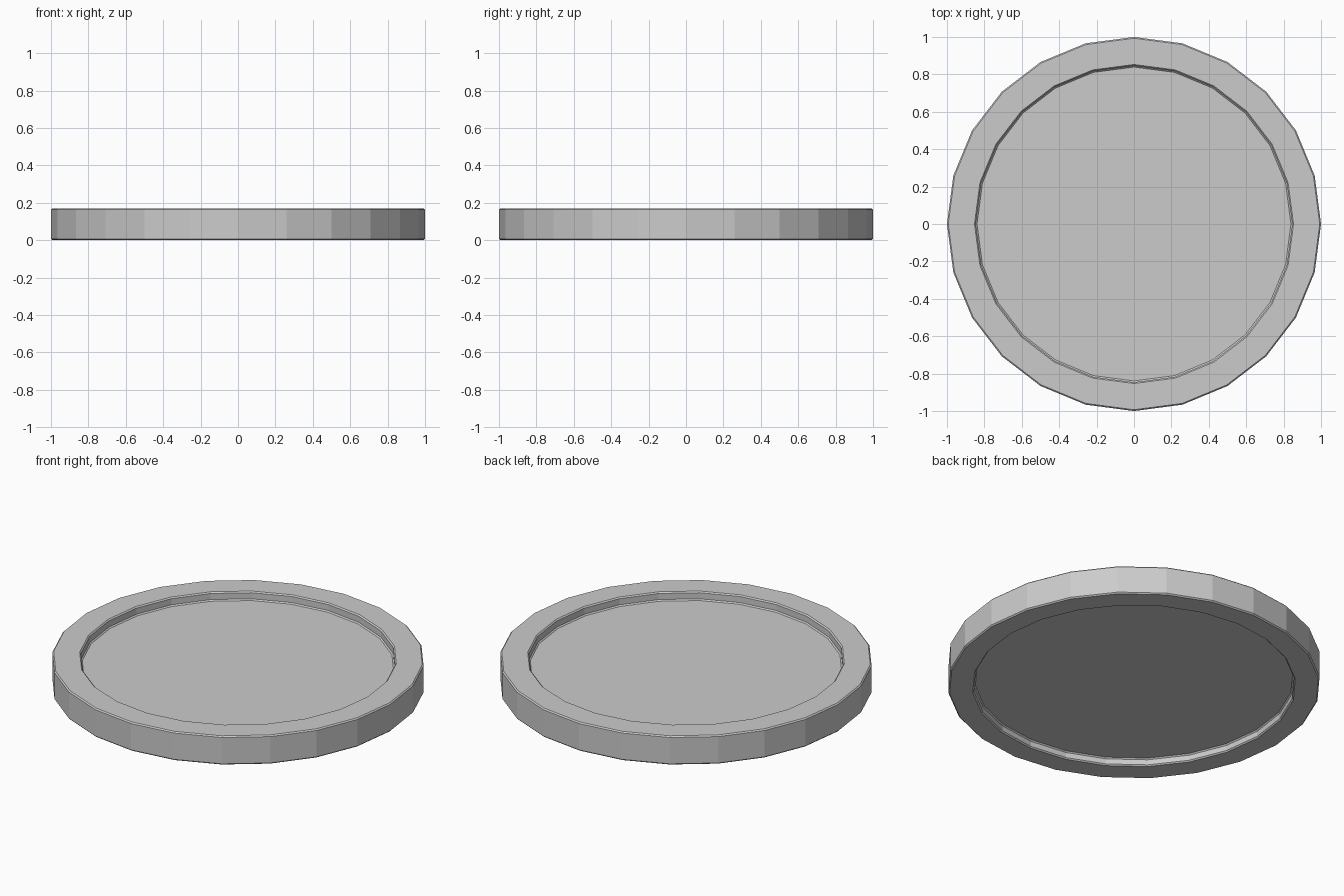
import bpy, bmesh, math

if "Cube" in bpy.data.objects:
    bpy.data.objects.remove(bpy.data.objects["Cube"])

SIDES = 24

# Half cross-section (radius, height), from bottom floor round to top floor
profile = [
    (0.855, 0.045), (0.862, 0.038), (0.862, 0.007), (0.869, 0.0),   # bottom recess
    (0.993, 0.0), (1.0, 0.007), (1.0, 0.163), (0.993, 0.17),        # outer wall with bevels
    (0.853, 0.17), (0.846, 0.163), (0.846, 0.127), (0.839, 0.12),   # top recess
]

bm = bmesh.new()
rings = []
for r, z in profile:
    rings.append([bm.verts.new((r * math.cos(2 * math.pi * i / SIDES),
                                r * math.sin(2 * math.pi * i / SIDES), z))
                  for i in range(SIDES)])

# Walls between neighbouring rings
for a, b in zip(rings, rings[1:]):
    for i in range(SIDES):
        j = (i + 1) % SIDES
        bm.faces.new((a[i], a[j], b[j], b[i]))

# Bottom and top floors
bm.faces.new(list(reversed(rings[0])))
bm.faces.new(rings[-1])
bmesh.ops.recalc_face_normals(bm, faces=bm.faces)

mesh = bpy.data.meshes.new("round_tray")
bm.to_mesh(mesh)
bm.free()
tray = bpy.data.objects.new("round_tray", mesh)
bpy.context.collection.objects.link(tray)
